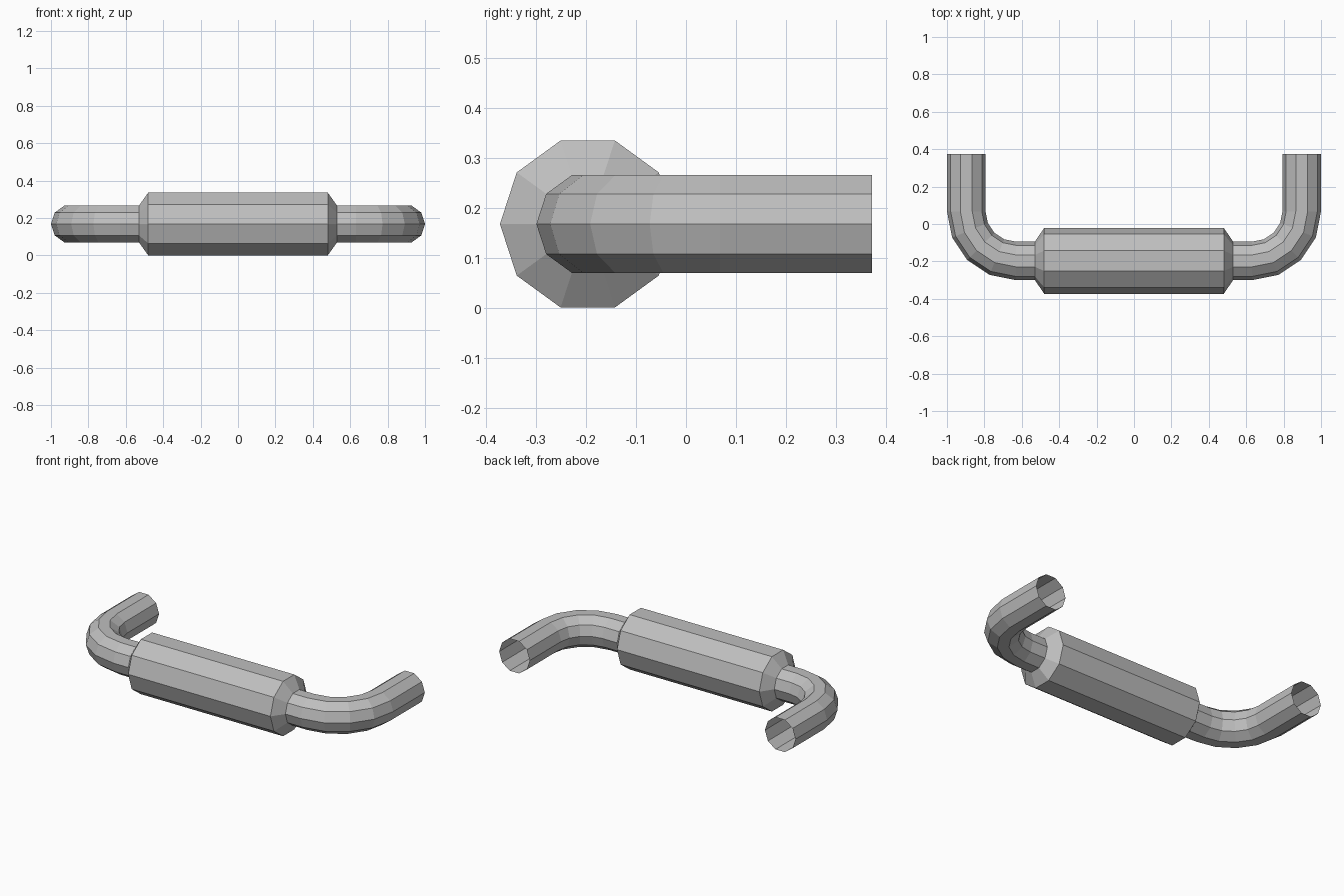
import bpy
import bmesh
from math import cos, sin, pi
from mathutils import Vector

SIDES = 10
AXIS_Y, AXIS_Z = -0.197, 0.168
PIPE_R, BODY_R = 0.103, 0.176
END_X, BODY_X = 0.53, 0.48
LEG_X, LEG_END = 0.897, 0.373
BEND_R, BEND_STEPS = 0.265, 4
UP = Vector((0, 0, 1))

cube = bpy.data.objects.get("Cube")
if cube:
    bpy.data.objects.remove(cube, do_unlink=True)

metal = bpy.data.materials.new("grey metal")
metal.use_nodes = True
colour = (0.52, 0.52, 0.52, 1)
metal.diffuse_color = colour
metal.node_tree.nodes["Principled BSDF"].inputs["Base Color"].default_value = colour


def tube(name, stations):
    """Open faceted tube through (centre, direction, radius) stations."""
    bm = bmesh.new()
    rings = []
    for centre, direction, radius in stations:
        side = UP.cross(direction)
        rings.append([
            bm.verts.new(centre + radius * (cos(a) * side + sin(a) * UP))
            for a in (2 * pi * i / SIDES for i in range(SIDES))])
    for r0, r1 in zip(rings, rings[1:]):
        for i in range(SIDES):
            j = (i + 1) % SIDES
            bm.faces.new((r0[i], r0[j], r1[j], r1[i]))
    mesh = bpy.data.meshes.new(name)
    bm.to_mesh(mesh)
    bm.free()
    mesh.materials.append(metal)
    obj = bpy.data.objects.new(name, mesh)
    bpy.context.collection.objects.link(obj)
    return obj


# Wide canister with chamfered ends
along = Vector((1, 0, 0))
tube("muffler_body", [
    (Vector((x, AXIS_Y, AXIS_Z)), along, r)
    for x, r in ((-END_X, PIPE_R), (-BODY_X, BODY_R),
                 (BODY_X, BODY_R), (END_X, PIPE_R))])

# Bent pipe on each side, open at the rear
for name, s in (("left_pipe", 1), ("right_pipe", -1)):
    path = [(Vector((s * END_X, AXIS_Y, AXIS_Z)), Vector((s, 0, 0)), PIPE_R)]
    for k in range(BEND_STEPS + 1):
        a = k / BEND_STEPS * pi / 2
        x = LEG_X - BEND_R + BEND_R * sin(a)
        y = AXIS_Y + BEND_R * (1 - cos(a))
        path.append((Vector((s * x, y, AXIS_Z)),
                     Vector((s * cos(a), sin(a), 0)), PIPE_R))
    path.append((Vector((s * LEG_X, LEG_END, AXIS_Z)), Vector((0, 1, 0)), PIPE_R))
    tube(name, path)
